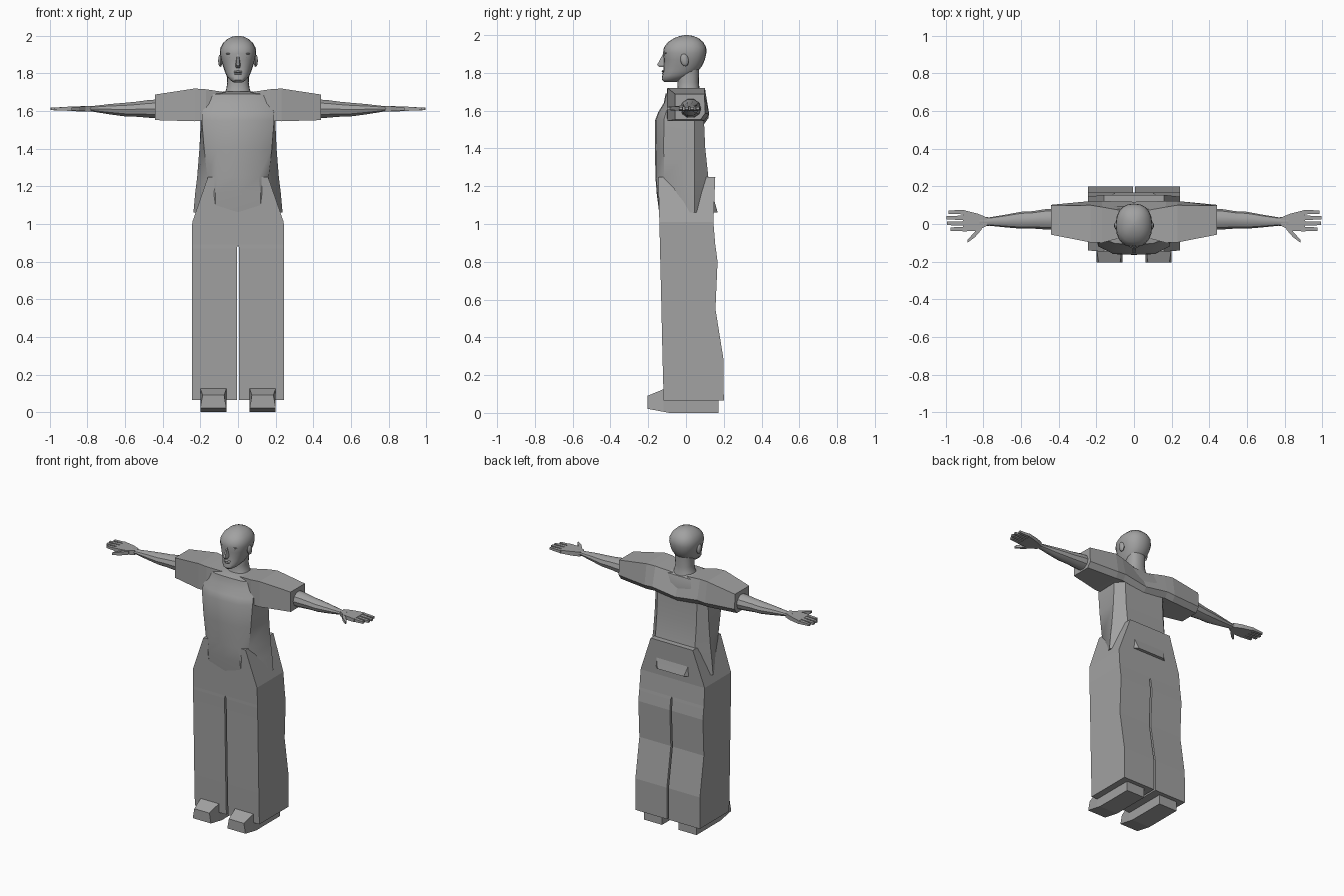
import bpy
import bmesh
from math import sin, cos, pi, radians
from mathutils import Matrix, Vector

old = bpy.data.objects.get("Cube")
if old:
    bpy.data.objects.remove(old, do_unlink=True)

grey = bpy.data.materials.new("plain grey")
grey.use_nodes = True
colour = (0.36, 0.36, 0.36, 1)
grey.diffuse_color = colour
grey.node_tree.nodes["Principled BSDF"].inputs["Base Color"].default_value = colour


def finish(name, bm, mirror=False, smooth=0):
    """Turn a bmesh into a named object, optionally mirrored across x."""
    bmesh.ops.recalc_face_normals(bm, faces=bm.faces[:])
    mesh = bpy.data.meshes.new(name)
    bm.to_mesh(mesh)
    bm.free()
    mesh.materials.append(grey)
    if smooth:
        for face in mesh.polygons:
            face.use_smooth = True
        mesh.set_sharp_from_angle(angle=radians(smooth))
    obj = bpy.data.objects.new(name, mesh)
    bpy.context.collection.objects.link(obj)
    if mirror:
        mod = obj.modifiers.new("Mirror", 'MIRROR')
        mod.use_mirror_merge = False
    return obj


def loft(name, rings, mirror=False, smooth=0):
    """Skin equal-length rings of points and cap both ends."""
    bm = bmesh.new()
    loops = [[bm.verts.new(p) for p in ring] for ring in rings]
    count = len(loops[0])
    for a, b in zip(loops, loops[1:]):
        for i in range(count):
            j = (i + 1) % count
            bm.faces.new((a[i], a[j], b[j], b[i]))
    bm.faces.new(loops[0])
    bm.faces.new(loops[-1])
    return finish(name, bm, mirror, smooth)


def both_sides(half):
    """Close a half outline that starts and ends on the centre line."""
    return half + [(-x, y, z) for x, y, z in half[-2:0:-1]]


def oval(z, w, front, back, sides=20, power=0.85):
    """Horizontal rounded ring between a front and back depth."""
    mid, depth = (front + back) / 2, (back - front) / 2
    ring = []
    for i in range(sides):
        c, s = cos(2 * pi * i / sides), sin(2 * pi * i / sides)
        ring.append((w * abs(c) ** power * (1 if c > 0 else -1),
                     mid + depth * abs(s) ** power * (1 if s > 0 else -1), z))
    return ring


def limb_ring(x, yc, zc, ry, rz, sides=10):
    return [(x, yc + ry * cos(2 * pi * i / sides), zc + rz * sin(2 * pi * i / sides))
            for i in range(sides)]


def blob(name, centre, size, mirror=False, tilt=0):
    """Small stretched sphere for facial features."""
    bm = bmesh.new()
    bmesh.ops.create_uvsphere(bm, u_segments=10, v_segments=6, radius=1)
    bmesh.ops.scale(bm, vec=size, verts=bm.verts)
    bmesh.ops.rotate(bm, matrix=Matrix.Rotation(tilt, 3, 'X'), verts=bm.verts)
    bmesh.ops.translate(bm, vec=Vector(centre), verts=bm.verts)
    return finish(name, bm, mirror, 40)


# Trousers: boxy legs that meet above the crotch and taper to the waist
legs = []
for z, inner, outer, front, back in [
        (.065, .006, .245, -.118, .2), (.28, .006, .245, -.124, .199),
        (.55, .006, .245, -.13, .156), (.8, .006, .245, -.136, .167),
        (.87, .006, .245, -.138, .158), (.89, 0, .245, -.138, .155),
        (1.01, 0, .243, -.141, .145), (1.25, 0, .16, -.147, .155)]:
    legs.append([(inner, front, z), (outer, front, z), (outer, back, z), (inner, back, z)])
loft("trousers", legs, mirror=True)

# Shirt body: rounded front, pinched waist, flared back hem
body = []
for z, xf, yf, xs, xw, xb, yb in [
        (1.06, .12, -.142, .17, .237, .1, .168), (1.16, .12, -.155, .165, .228, .13, .14),
        (1.25, .11, -.162, .163, .217, .15, .118), (1.4, .11, -.164, .18, .205, .15, .102),
        (1.55, .11, -.163, .192, .198, .15, .095), (1.59, .11, -.148, .19, .195, .15, .095),
        (1.64, .11, -.118, .178, .19, .14, .095), (1.69, .1, -.108, .165, .17, .12, .08),
        (1.703, .05, -.065, .075, .08, .06, .06)]:
    body.append(both_sides([
        (0, yf, z), (xf, yf + .004, z), (xs, yf * .72, z), (xw, .045, z),
        (xb, yb, z), (0, yb, z)]))
loft("shirt_body", body, smooth=35)

# Shoulder yoke with short square sleeves
sleeves = []
for x, front, back_top, back_low, top, low in [
        (.44, -.057, .097, .102, 1.688, 1.552), (.23, -.098, .1, .122, 1.72, 1.546),
        (.17, -.1, .09, .122, 1.716, 1.55), (0, -.055, .06, .118, 1.69, 1.525)]:
    sleeves.append([(x, front, low), (x, front, top),
                    (x, back_top, top), (x, back_low, low + .035), (x, back_low - .025, low)])
loft("shirt_sleeves", sleeves + [[(-x, y, z) for x, y, z in r] for r in sleeves[-2::-1]])

# Forearms
loft("arms", [limb_ring(*r) for r in [
    (.42, .025, 1.612, .056, .052), (.47, .025, 1.612, .054, .05),
    (.54, .022, 1.61, .046, .042), (.6, .02, 1.608, .045, .038),
    (.68, .016, 1.61, .034, .029), (.77, .013, 1.612, .022, .016),
    (.82, .013, 1.613, .03, .014)]], mirror=True, smooth=35)


def slab(x, y0, y1, thick):
    z = 1.612
    return [(x, y0, z - thick), (x, y1, z - thick), (x, y1, z + thick), (x, y0, z + thick)]


# Hands: flat palm, four fingers and a forward-pointing thumb
loft("palms", [slab(.78, -.008, .034, .015), slab(.83, -.035, .055, .014),
               slab(.91, -.04, .075, .011)], mirror=True)
for i, tip in enumerate((.975, .994, .996, .985)):
    y = -.027 + i * .03
    loft("finger_%d" % (i + 1), [slab(.9, y - .012, y + .012, .01),
                                 slab(tip, y - .009, y + .009, .007)], mirror=True)
loft("thumbs", [slab(.81, -.03, .01, .012), slab(.845, -.07, -.04, .011),
                slab(.885, -.1, -.085, .008)], mirror=True)

# Shoes: blocks with sloped toes and chamfered soles
shoes = []
for y, inset, low, high in [(-.205, .012, .022, .09), (-.12, 0, .006, .125),
                            (-.09, 0, 0, .125), (.172, 0, 0, .07)]:
    a, b = .062 + inset, .2 - inset
    shoes.append([(.062, y, low), (.2, y, low), (b, y, high), (a, y, high)])
loft("shoes", shoes, mirror=True)

# Neck
loft("neck", [oval(1.68, .08, -.06, .08), oval(1.715, .063, -.045, .072),
              oval(1.75, .057, -.045, .068), oval(1.82, .06, -.04, .07)], smooth=40)

# Head: stacked ovals from chin to crown
loft("head", [oval(*r) for r in [
    (1.752, .022, -.115, -.05), (1.765, .042, -.128, -.02), (1.785, .06, -.126, .03),
    (1.81, .07, -.12, .065), (1.84, .08, -.119, .087), (1.87, .09, -.117, .1),
    (1.905, .097, -.122, .108), (1.935, .094, -.117, .107), (1.962, .08, -.096, .092),
    (1.983, .057, -.065, .068), (1.995, .032, -.034, .04), (2, .008, -.005, .012)]],
    smooth=40)

# Nose
loft("nose", [
    [(-.008, -.1, 1.9), (.008, -.1, 1.9), (.004, -.122, 1.9), (-.004, -.122, 1.9)],
    [(-.017, -.1, 1.842), (.017, -.1, 1.842), (.007, -.153, 1.842), (-.007, -.153, 1.842)],
    [(-.014, -.1, 1.83), (.014, -.1, 1.83), (.005, -.14, 1.83), (-.005, -.14, 1.83)]])

# Remaining facial features
blob("upper_lip", (0, -.118, 1.809), (.026, .011, .006))
blob("lower_lip", (0, -.117, 1.798), (.022, .011, .006))
blob("eyes", (.038, -.099, 1.887), (.016, .012, .008), mirror=True)
blob("brows", (.04, -.102, 1.905), (.024, .012, .006), mirror=True)
blob("ears", (.094, -.008, 1.868), (.012, .022, .034), mirror=True, tilt=.2)
